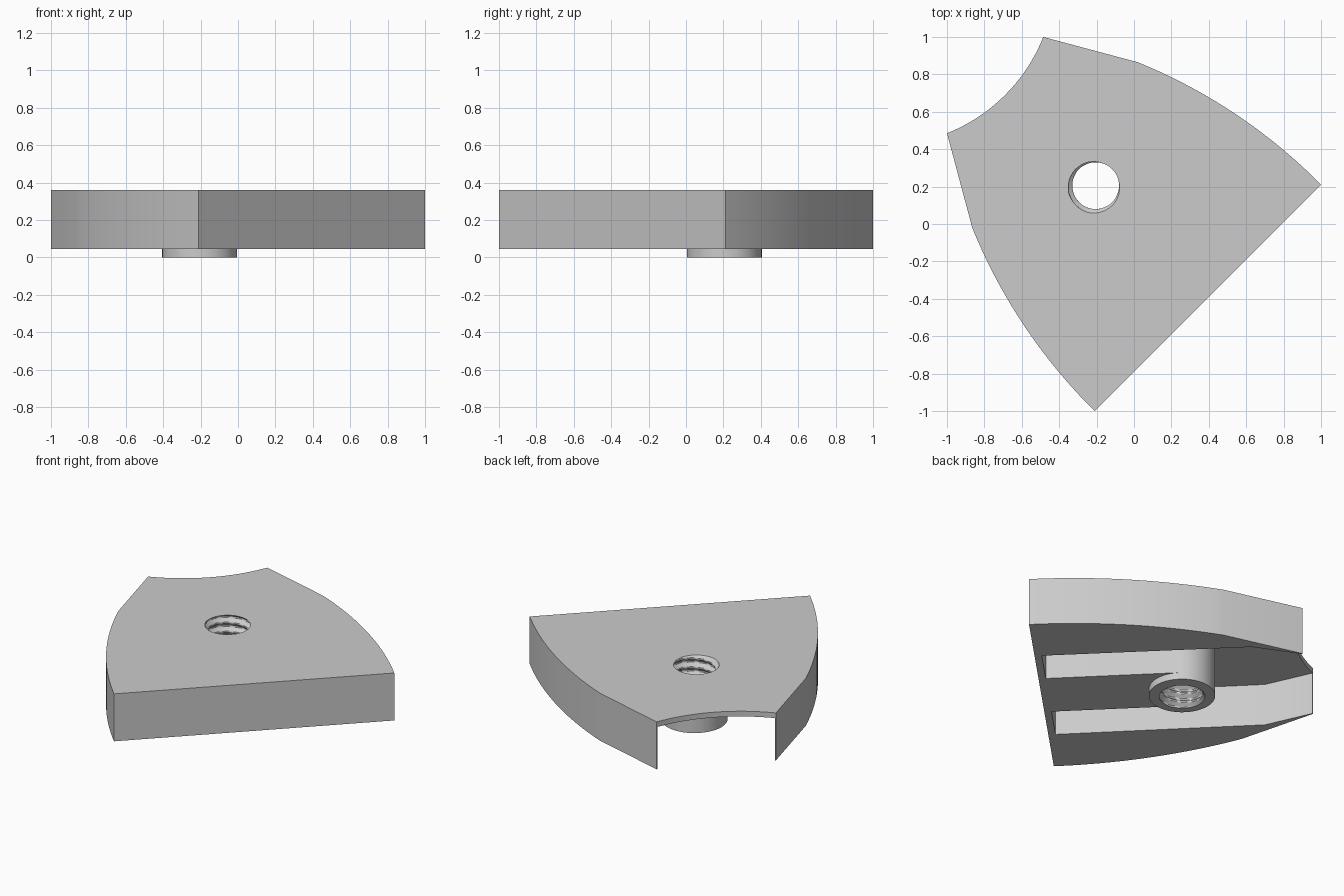
import bpy, bmesh, math
from mathutils import Vector

default = bpy.data.objects.get("Cube")
if default:
    bpy.data.objects.remove(default, do_unlink=True)

grey = bpy.data.materials.new("plain_grey")
grey.use_nodes = True
grey.diffuse_color = (0.6, 0.6, 0.6, 1)
grey.node_tree.nodes["Principled BSDF"].inputs["Base Color"].default_value = (0.6, 0.6, 0.6, 1)

BOTTOM, CEILING, TOP = 0.045, 0.325, 0.36
BOSS_U, BOSS_R = 0.29, 0.2
BORE_MIN, BORE_MAX, PITCH = 0.125, 0.15, 0.06
SIDES = 48


def to_xy(u, v):
    # u runs along the symmetry axis, v across it
    return Vector(((v - u), (u + v))) / math.sqrt(2)


def arc(a, b, sag, n):
    # points from a to b on an arc bulging left of the direction a-b by sag
    a, b = Vector(a), Vector(b)
    half = (b - a) / 2
    normal = Vector((-half.y, half.x)).normalized()
    radius = (half.length ** 2 + sag ** 2) / (2 * abs(sag))
    sweep = math.asin(half.length / radius)
    pts = []
    for i in range(n + 1):
        t = sweep * (2 * i / n - 1)
        along = half.normalized() * (radius * math.sin(t))
        rise = (radius * math.cos(t) - radius + abs(sag)) * math.copysign(1, sag)
        pts.append((a + half) + along + normal * rise)
    return [tuple(p) for p in pts]


def circle(radius, start=0.0, sweep=2 * math.pi, n=SIDES, closed=False):
    return [(BOSS_U + radius * math.cos(start + sweep * i / n),
             radius * math.sin(start + sweep * i / n))
            for i in range(n + 1 if closed else n)]


def add_object(name, bm):
    mesh = bpy.data.meshes.new(name)
    bm.to_mesh(mesh)
    bm.free()
    mesh.materials.append(grey)
    obj = bpy.data.objects.new(name, mesh)
    bpy.context.collection.objects.link(obj)
    return obj


def prism(name, points, z0, z1):
    bm = bmesh.new()
    face = bm.faces.new([bm.verts.new((*to_xy(u, v), z0)) for u, v in points])
    out = bmesh.ops.extrude_face_region(bm, geom=[face])
    verts = [g for g in out["geom"] if isinstance(g, bmesh.types.BMVert)]
    bmesh.ops.translate(bm, verts=verts, vec=(0, 0, z1 - z0))
    bmesh.ops.recalc_face_normals(bm, faces=bm.faces)
    return add_object(name, bm)


def activate(obj):
    bpy.ops.object.select_all(action="DESELECT")
    obj.select_set(True)
    bpy.context.view_layer.objects.active = obj


def combine(target, tool, operation):
    mod = target.modifiers.new("combine", "BOOLEAN")
    mod.object, mod.operation, mod.solver = tool, operation, "EXACT"
    activate(target)
    bpy.ops.object.modifier_apply(modifier=mod.name)
    bpy.data.objects.remove(tool, do_unlink=True)


def mirrored(points):
    return [(u, -v) for u, v in reversed(points)]


# Outline: straight edge, bowed sides, tapered flanks, hollow nose
side = arc((-0.559, 0.856), (0.597, 0.626), 0.06, 20)
nose = arc((1.05, 0.364), (1.05, -0.364), -0.075, 20)
body = prism("body", side + nose + mirrored(side), BOTTOM, TOP)

# Underside channel, leaving a round-ended rib in the middle
flank = [(-0.515, 0.475), (0.75, 0.47), (1.05, 0.357), (1.2, 0.357)]
rib = ([(-0.515, -BOSS_R)]
       + circle(BOSS_R, -math.pi / 2, math.pi, SIDES // 2, True)
       + [(-0.515, BOSS_R)])
combine(body, prism("channel_cutter", flank + mirrored(flank) + rib, -0.1, CEILING), "DIFFERENCE")

# Raised boss and its bore
combine(body, prism("boss", circle(BOSS_R), 0, BOTTOM + 0.1), "UNION")
combine(body, prism("bore_cutter", circle(BORE_MAX), -0.1, TOP + 0.1), "DIFFERENCE")

# Screw thread lining the bore
bm = bmesh.new()
centre = to_xy(BOSS_U, 0)
rows = 72
grid = []
for j in range(-1, rows + 2):
    z = TOP * min(max(j, 0), rows) / rows
    ring = []
    for i in range(SIDES):
        a = 2 * math.pi * i / SIDES
        phase = (z / PITCH - i / SIDES + 0.625) % 1
        depth = min(max(1.5 * abs(2 * phase - 1) - 0.25, 0), 1)
        r = BORE_MIN + (BORE_MAX - BORE_MIN) * depth * 0.96
        if j < 0 or j > rows:
            r = BORE_MAX
        ring.append(bm.verts.new((centre.x + r * math.cos(a), centre.y + r * math.sin(a), z)))
    grid.append(ring)
for low, high in zip(grid, grid[1:]):
    for i in range(SIDES):
        k = (i + 1) % SIDES
        bm.faces.new((low[i], high[i], high[k], low[k]))
thread = add_object("bore_thread", bm)

for obj in (body, thread):
    activate(obj)
    bpy.ops.object.shade_smooth_by_angle(angle=math.radians(25))
